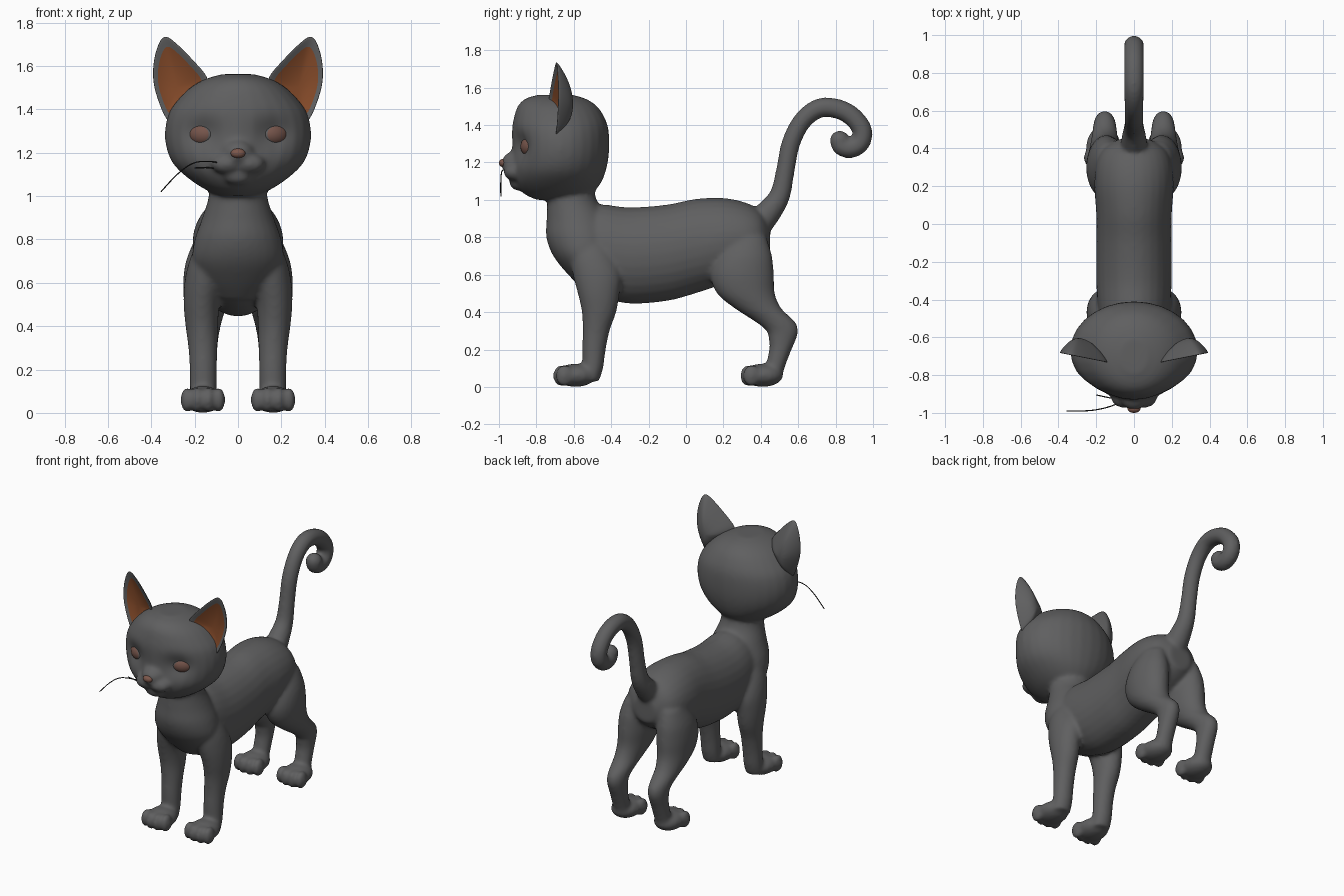
import bpy, bmesh, math
from mathutils import Vector, Matrix

if "Cube" in bpy.data.objects:
    bpy.data.objects.remove(bpy.data.objects["Cube"])


def material(name, rgb):
    m = bpy.data.materials.new(name)
    m.diffuse_color = (*rgb, 1)
    m.use_nodes = True
    m.node_tree.nodes["Principled BSDF"].inputs["Base Color"].default_value = m.diffuse_color
    return m


FUR = material("grey fur", (0.115, 0.115, 0.117))
EAR = material("ear brown", (0.23, 0.068, 0.022))
IRIS = material("iris brown", (0.18, 0.09, 0.07))
NOSE = material("nose brown", (0.20, 0.095, 0.07))
BLACK = material("whisker black", (0.015, 0.015, 0.015))


def finish(bm, name, mats):
    bmesh.ops.recalc_face_normals(bm, faces=bm.faces)
    me = bpy.data.meshes.new(name)
    bm.to_mesh(me)
    bm.free()
    for p in me.polygons:
        p.use_smooth = True
    for m in mats:
        me.materials.append(m)
    ob = bpy.data.objects.new(name, me)
    bpy.context.collection.objects.link(ob)
    return ob


def spline(rows, steps=4):
    """Catmull-Rom interpolation through rows of numbers."""
    out = []
    for i in range(len(rows) - 1):
        a, b, c, d = (rows[max(0, min(len(rows) - 1, i + k))] for k in (-1, 0, 1, 2))
        for j in range(steps):
            t = j / steps
            out.append([0.5 * (2 * q + (r - p) * t + (2 * p - 5 * q + 4 * r - s) * t * t
                               + (3 * q - p - 3 * r + s) * t ** 3)
                        for p, q, r, s in zip(a, b, c, d)])
    out.append(list(rows[-1]))
    return out


def tube(bm, rings, n=28):
    """Closed tube from rings given as (centre, u, v)."""
    loops = []
    for c, u, v in rings:
        angles = [2 * math.pi * k / n for k in range(n)]
        loops.append([bm.verts.new(Vector(c) + Vector(u) * math.cos(a) + Vector(v) * math.sin(a))
                      for a in angles])
    for a, b in zip(loops, loops[1:]):
        for k in range(n):
            bm.faces.new((a[k], a[(k + 1) % n], b[(k + 1) % n], b[k]))
    bm.faces.new(loops[0][::-1])
    bm.faces.new(loops[-1])


def z_tube(bm, rows, s=1):
    """Upright tube, rows of (z, x, y, rx, ry)."""
    tube(bm, [((s * x, y, z), (rx, 0, 0), (0, ry, 0)) for z, x, y, rx, ry in spline(rows)])


def ball(bm, c, r):
    bmesh.ops.create_uvsphere(bm, u_segments=24, v_segments=16, radius=1,
                              matrix=Matrix.Translation(c) @ Matrix.Diagonal((*r, 1)))


bm = bmesh.new()
# torso: y, top, bottom, half width
torso = [(-.6, .9, .58, .12), (-.55, .95, .53, .17), (-.45, .975, .48, .19), (-.3, .96, .445, .2),
         (-.1, .975, .46, .2), (.05, 1.005, .5, .2), (.2, 1.01, .55, .21), (.32, .985, .6, .2),
         (.4, .94, .65, .16), (.45, .86, .7, .08)]
tube(bm, [((0, y, (t + b) / 2), (w, 0, 0), (0, 0, (t - b) / 2)) for y, t, b, w in spline(torso)])
# neck and chest
z_tube(bm, [(1.12, 0, -.62, .13, .12), (1.0, 0, -.61, .135, .132), (.9, 0, -.58, .165, .165),
            (.8, 0, -.56, .2, .187), (.7, 0, -.54, .21, .17), (.6, 0, -.5, .17, .13),
            (.52, 0, -.47, .1, .08)])
# skull: z, half width, front y, back y
skull = [(1.0, .08, -.80, -.56), (1.035, .16, -.87, -.5), (1.09, .24, -.915, -.455),
         (1.15, .3, -.93, -.43), (1.22, .33, -.93, -.415), (1.3, .337, -.93, -.41),
         (1.38, .32, -.93, -.415), (1.44, .28, -.92, -.435), (1.5, .22, -.90, -.475),
         (1.54, .15, -.86, -.535), (1.562, .07, -.79, -.61)]
z_tube(bm, [(z, 0, (f + b) / 2, w, (b - f) / 2) for z, w, f, b in skull])
# muzzle: bridge, tip and chin
ball(bm, (0, -.915, 1.2), (.075, .07, .06))
ball(bm, (0, -.955, 1.185), (.035, .035, .03))
ball(bm, (0, -.895, 1.095), (.07, .05, .045))
for s in (-1, 1):
    ball(bm, (s * .05, -.915, 1.15), (.075, .06, .05))
    # front leg
    z_tube(bm, [(.8, .12, -.52, .06, .08), (.7, .135, -.5, .09, .12), (.6, .155, -.475, .092, .13),
                (.5, .168, -.467, .083, .112), (.4, .167, -.465, .075, .092),
                (.3, .162, -.48, .067, .072), (.2, .16, -.492, .063, .063),
                (.1, .16, -.5, .062, .057), (.03, .16, -.52, .06, .055)], s)
    # hind leg
    z_tube(bm, [(.8, .13, .33, .07, .1), (.7, .14, .31, .1, .15), (.6, .145, .3, .108, .17),
                (.5, .15, .32, .098, .155), (.42, .155, .385, .08, .125),
                (.35, .155, .475, .066, .107), (.3, .155, .515, .06, .085),
                (.25, .155, .515, .057, .072), (.2, .155, .505, .056, .06),
                (.1, .157, .475, .056, .052), (.03, .16, .46, .055, .05)], s)
    # paws with four toes
    for y in (-.59, .41):
        ball(bm, (s * .162, y, .062), (.092, .11, .062))
        for dx, dy in ((-.073, .015), (-.026, 0), (.026, 0), (.073, .015)):
            ball(bm, (s * .162 + dx, y - .075 + dy, .06), (.03, .047, .058))
# curled tail: y, z, radius
tail = spline([(.36, .84, .075), (.43, .92, .07), (.5, 1.02, .056), (.53, 1.15, .05),
               (.56, 1.3, .05), (.62, 1.42, .05), (.7, 1.485, .052), (.78, 1.493, .053),
               (.87, 1.46, .053), (.935, 1.39, .053), (.942, 1.33, .053), (.915, 1.29, .053),
               (.87, 1.275, .053), (.83, 1.29, .052), (.822, 1.315, .05)], 5)
rings = []
for i, (y, z, r) in enumerate(tail):
    p, q = tail[max(i - 1, 0)], tail[min(i + 1, len(tail) - 1)]
    d = Vector((0, q[0] - p[0], q[1] - p[1])).normalized()
    rings.append(((0, y, z), (r, 0, 0), (0, -d.z * r, d.y * r)))
tube(bm, rings, 20)
ball(bm, (0, .822, 1.317), (.052, .054, .054))

# fuse everything into one smooth skin
body = finish(bm, "cat_body", [FUR])
mod = body.modifiers.new("fuse", 'REMESH')
mod.mode = 'VOXEL'
mod.voxel_size = 0.012
mod = body.modifiers.new("soften", 'SMOOTH')
mod.factor = 0.5
mod.iterations = 8
dg = bpy.context.evaluated_depsgraph_get()
skin = bpy.data.meshes.new_from_object(body.evaluated_get(dg))
body.modifiers.clear()
body.data = skin
if not skin.materials:
    skin.materials.append(FUR)
for p in skin.polygons:
    p.use_smooth = True
    p.material_index = 0
# eye sockets
for v in skin.vertices:
    if v.co.y < -.7 and v.co.z > 1.1:
        k = ((abs(v.co.x) - .165) / .08) ** 2 + ((v.co.z - 1.285) / .07) ** 2
        v.co.y += .035 * math.exp(-k)

# ear outline, seen from the front
outline = [(.12, 1.55), (.185, 1.62), (.25, 1.69), (.30, 1.735), (.347, 1.77), (.38, 1.71),
           (.4, 1.63), (.404, 1.54), (.385, 1.46), (.355, 1.38), (.32, 1.31), (.25, 1.36),
           (.18, 1.44), (.13, 1.5)]
n = len(outline)
for s, side in ((-1, "left"), (1, "right")):
    # ear: cupped shell with a brown inside
    bm = bmesh.new()

    def ear_ring(t, depth):
        pts = [(.28 + (x - .28) * t, 1.5 + (z - 1.5) * t) for x, z in outline]
        return [bm.verts.new((s * x, -.745 + .2 * (x - .13) + depth * (1 - t * t), z))
                for x, z in pts]

    rim = ear_ring(1, 0)
    for depth, inside in ((.05, 1), (.115, 0)):
        prev = rim
        for t in (.76, .4):
            cur = ear_ring(t, depth)
            for k in range(n):
                f = bm.faces.new((prev[k], prev[(k + 1) % n], cur[(k + 1) % n], cur[k]))
                f.material_index = int(inside and t < .5)
            prev = cur
        mid = bm.verts.new((s * .28, -.715 + depth, 1.5))
        for k in range(n):
            bm.faces.new((prev[k], prev[(k + 1) % n], mid)).material_index = inside
    ear = finish(bm, side + "_ear", [FUR, EAR])
    ear.modifiers.new("round", 'SUBSURF').levels = 2
    ear.modifiers["round"].render_levels = 2

    # eyeball with an iris on its front
    bm = bmesh.new()
    bmesh.ops.create_uvsphere(bm, u_segments=32, v_segments=24, radius=1,
                              matrix=Matrix.Rotation(math.pi / 2, 4, 'X'))
    for f in bm.faces:
        c = f.calc_center_median()
        f.material_index = int(c.y < 0 and math.hypot(c.x, c.z) < .7)
    bm.transform(Matrix.Translation((s * .165, -.835, 1.285))
                 @ Matrix.Rotation(s * math.radians(25), 4, 'Z')
                 @ Matrix.Diagonal((.068, .045, .052, 1)))
    finish(bm, side + "_eye", [FUR, IRIS])

# nose
bm = bmesh.new()
ball(bm, (0, -.978, 1.197), (.034, .022, .022))
finish(bm, "nose", [NOSE])

# whiskers, on one side only
for i, pts in enumerate([[(-.07, -.945, 1.15), (-.14, -.97, 1.16), (-.21, -.985, 1.15),
                          (-.28, -.99, 1.1), (-.355, -.99, 1.02)],
                         [(-.08, -.93, 1.12), (-.13, -.92, 1.13), (-.2, -.905, 1.13)]]):
    cu = bpy.data.curves.new("whisker", 'CURVE')
    cu.dimensions = '3D'
    cu.bevel_depth = .003
    cu.bevel_resolution = 1
    sp = cu.splines.new('POLY')
    path = spline(pts)
    sp.points.add(len(path) - 1)
    for q, co in zip(sp.points, path):
        q.co = (*co, 1)
    cu.materials.append(BLACK)
    bpy.context.collection.objects.link(bpy.data.objects.new("whisker_%d" % (i + 1), cu))
